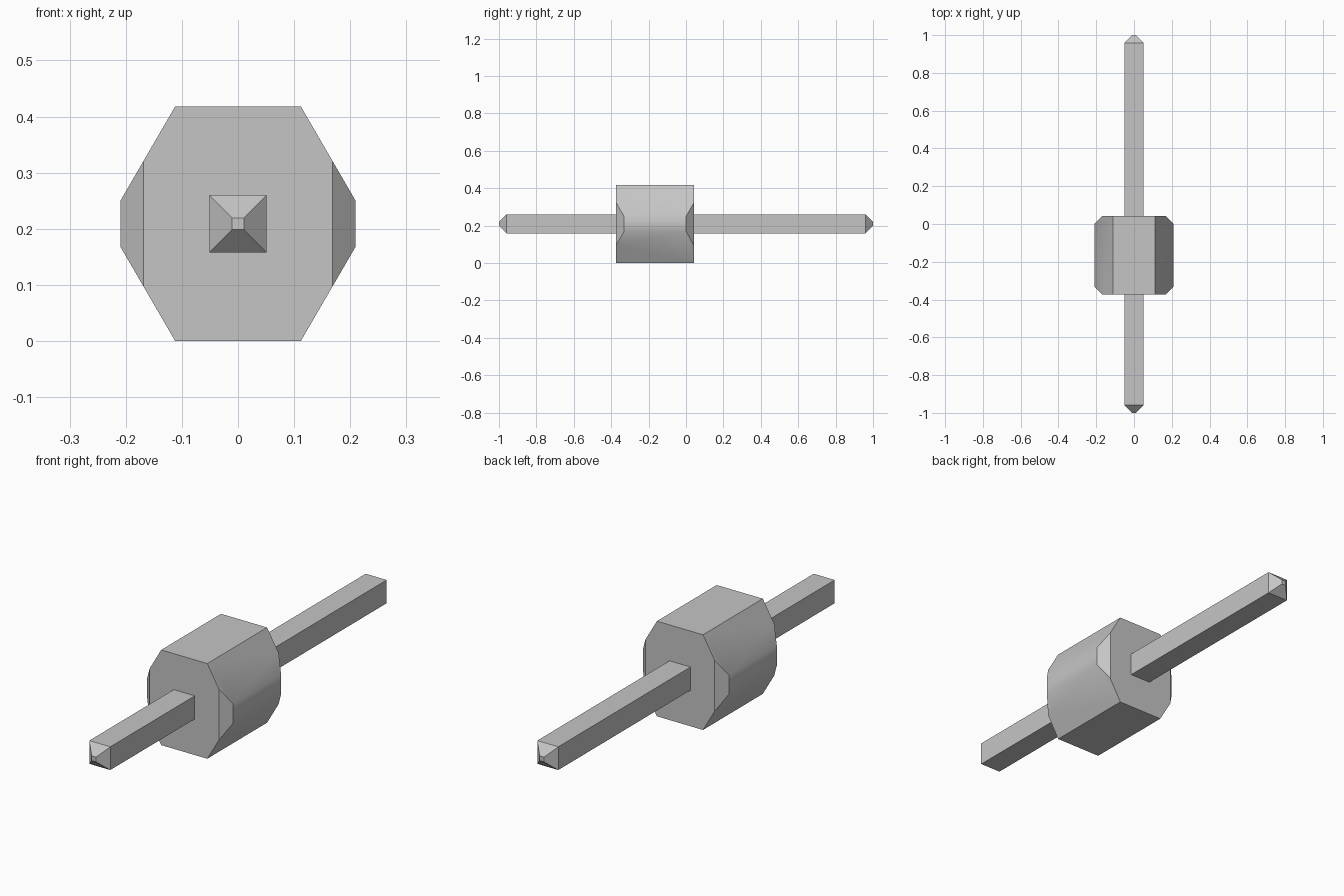
import bpy
import bmesh
import math
from mathutils import Vector

cube = bpy.data.objects.get("Cube")
if cube:
    bpy.data.objects.remove(cube, do_unlink=True)

MID = 0.209  # height of the pin axis

grey = bpy.data.materials.new("light grey")
grey.use_nodes = True
colour = (0.56, 0.56, 0.56, 1.0)
grey.diffuse_color = colour
grey.node_tree.nodes["Principled BSDF"].inputs["Base Color"].default_value = colour


def finish(bm, name):
    bmesh.ops.recalc_face_normals(bm, faces=bm.faces)
    mesh = bpy.data.meshes.new(name)
    bm.to_mesh(mesh)
    bm.free()
    mesh.materials.append(grey)
    obj = bpy.data.objects.new(name, mesh)
    bpy.context.collection.objects.link(obj)
    return obj


# Housing: eight-sided prism along y
FRONT, BACK, SIDE, CUT = -0.373, 0.042, 0.209, 0.041
profile = [(0.112, -MID), (SIDE, -0.042), (SIDE, 0.042), (0.112, MID)]
profile += [(-x, z) for x, z in reversed(profile)]
bm = bmesh.new()
face = bm.faces.new([bm.verts.new((x, FRONT, MID + z)) for x, z in profile])
ext = bmesh.ops.extrude_face_region(bm, geom=[face], use_keep_orig=True)
bmesh.ops.translate(bm, vec=(0, BACK - FRONT, 0),
                    verts=[g for g in ext["geom"] if isinstance(g, bmesh.types.BMVert)])

# Slice a flat chamfer off each upright end corner
for sx in (-1, 1):
    for sy, end in ((-1, FRONT), (1, BACK)):
        cut = bmesh.ops.bisect_plane(
            bm, geom=bm.verts[:] + bm.edges[:] + bm.faces[:],
            plane_co=Vector((sx * (SIDE - CUT), end, MID)),
            plane_no=Vector((sx, sy, 0)).normalized(), clear_outer=True)
        rim = [g for g in cut["geom_cut"] if isinstance(g, bmesh.types.BMEdge)]
        bmesh.ops.contextual_create(bm, geom=rim)
housing = finish(bm, "housing")

# Pin: square bar with a blunt pyramid at each end
bm = bmesh.new()
rings = []
for y, half in ((-1, 0.0105), (-0.959, 0.051), (0.959, 0.051), (1, 0.0105)):
    rings.append([bm.verts.new((sx * half, y, MID + sz * half))
                  for sx, sz in ((-1, -1), (1, -1), (1, 1), (-1, 1))])
for a, b in zip(rings, rings[1:]):
    for i in range(4):
        j = (i + 1) % 4
        bm.faces.new((a[i], a[j], b[j], b[i]))
bm.faces.new(rings[0])
bm.faces.new(rings[-1])
finish(bm, "pin")

# Soft shading only across the gentle side bends of the housing
bpy.ops.object.select_all(action='DESELECT')
housing.select_set(True)
bpy.context.view_layer.objects.active = housing
bpy.ops.object.shade_smooth_by_angle(angle=math.radians(35))
